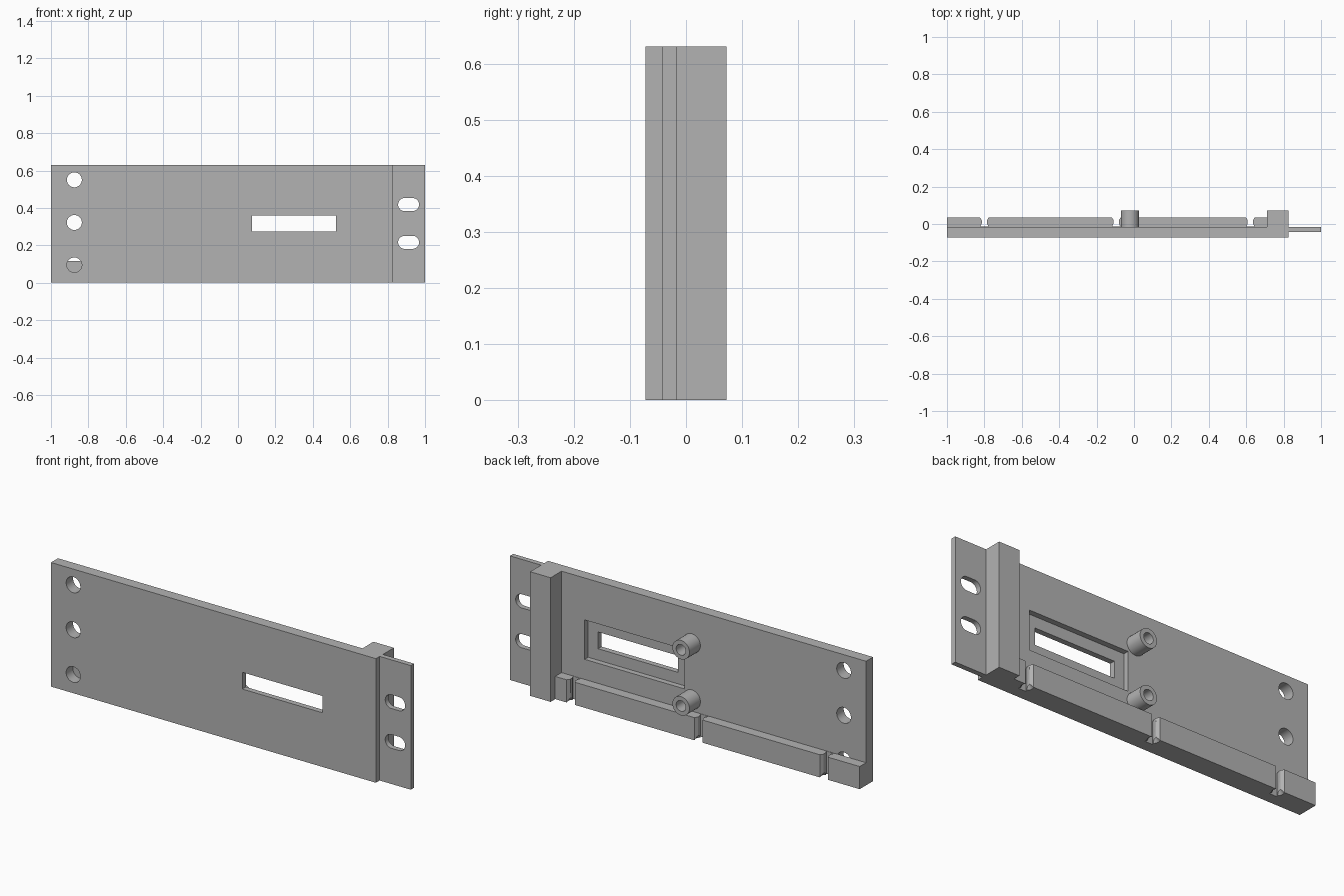
import bpy, bmesh, math

cube = bpy.data.objects.get("Cube")
if cube:
    bpy.data.objects.remove(cube, do_unlink=True)

grey = bpy.data.materials.new("plain grey")
grey.use_nodes = True
grey.diffuse_color = (0.45, 0.45, 0.45, 1)
grey.node_tree.nodes["Principled BSDF"].inputs["Base Color"].default_value = (0.45, 0.45, 0.45, 1)

FRONT, FACE, BACK, TOP = -0.072, -0.016, 0.072, 0.63


def loft(name, lower, upper):
    """Closed solid between two matching rings of points."""
    bm = bmesh.new()
    a = [bm.verts.new(p) for p in lower]
    b = [bm.verts.new(p) for p in upper]
    bm.faces.new(a)
    bm.faces.new(b)
    for i in range(len(a)):
        bm.faces.new((a[i - 1], a[i], b[i], b[i - 1]))
    bmesh.ops.recalc_face_normals(bm, faces=bm.faces)
    mesh = bpy.data.meshes.new(name)
    bm.to_mesh(mesh)
    bm.free()
    mesh.materials.append(grey)
    ob = bpy.data.objects.new(name, mesh)
    bpy.context.collection.objects.link(ob)
    return ob


def prism(name, outline, z0, z1):
    return loft(name, [(x, y, z0) for x, y in outline], [(x, y, z1) for x, y in outline])


def box(name, x0, x1, y0, y1, z0, z1):
    return prism(name, [(x0, y0), (x1, y0), (x1, y1), (x0, y1)], z0, z1)


def ring(cx, cy, r, stretch=0):
    """Circle points; stretch spreads the two halves into a long slot."""
    points = []
    for i in range(32):
        t = (i + 0.5) * math.tau / 32
        points.append((cx + math.copysign(stretch, math.cos(t)) + r * math.cos(t),
                       cy + r * math.sin(t)))
    return points


def rod(name, x, z, r, y0, y1, stretch=0):
    """Round or slot-shaped bar running front to back."""
    points = ring(x, z, r, stretch)
    return loft(name, [(u, y0, v) for u, v in points], [(u, y1, v) for u, v in points])


def cone(name, x, y, z0, z1, r0, r1):
    return loft(name, [(u, v, z0) for u, v in ring(x, y, r0)],
                [(u, v, z1) for u, v in ring(x, y, r1)])


def combine(body, parts, operation):
    for part in parts:
        mod = body.modifiers.new("combine", "BOOLEAN")
        mod.operation, mod.solver, mod.object = operation, "MANIFOLD", part
    graph = bpy.context.evaluated_depsgraph_get()
    mesh = bpy.data.meshes.new_from_object(body.evaluated_get(graph))
    body.modifiers.clear()
    body.data = mesh
    for part in parts:
        bpy.data.objects.remove(part, do_unlink=True)


# Panel with rear column and stepped mounting ear
panel = prism("slotted_panel", [
    (-1, FRONT), (0.825, FRONT), (0.825, -0.042), (1, -0.042), (1, FACE),
    (0.825, FACE), (0.825, BACK), (0.71, BACK), (0.71, FACE), (-1, FACE)], 0, TOP)

# Window with a wider recess behind it, round end holes and ear slots
cutters = [box("window", 0.075, 0.525, -0.1, 0, 0.275, 0.36),
           box("window_recess", 0.02, 0.58, -0.044, 0, 0.217, 0.417)]
cutters += [rod("round_hole", -0.875, z, 0.04, -0.1, 0.01) for z in (0.55, 0.322, 0.095)]
cutters += [rod("ear_slot", 0.912, z, 0.035, -0.1, 0.05, 0.021) for z in (0.418, 0.216)]
combine(panel, cutters, "DIFFERENCE")

# Bottom ledge, which half covers the lowest hole, and two rear bosses
boss_heights = (0.46, 0.175)
added = [box("bottom_ledge", -1, 0.73, -0.018, 0.035, 0, 0.115)]
added += [rod("boss", -0.022, z, 0.048, -0.03, BACK) for z in boss_heights]
combine(panel, added, "UNION")

# Boss bores, and waisted screw notches countersunk from below
cutters = [rod("boss_bore", -0.022, z, 0.027, -0.018, 0.1) for z in boss_heights]
for x in (-0.8, -0.095, 0.622):
    half = [(0.022, -0.014), (0.014, 0.004), (0.014, 0.02), (0.024, 0.036), (0.024, 0.05)]
    outline = [(x + w, y) for w, y in half] + [(x - w, y) for w, y in reversed(half)]
    cutters.append(prism("screw_notch", outline, -0.1, 0.2))
    cutters.append(cone("countersink", x, 0.018, -0.01, 0.022, 0.036, 0.012))
combine(panel, cutters, "DIFFERENCE")

bpy.ops.object.select_all(action="DESELECT")
panel.select_set(True)
bpy.context.view_layer.objects.active = panel
bpy.ops.object.shade_smooth_by_angle(angle=math.radians(30))
